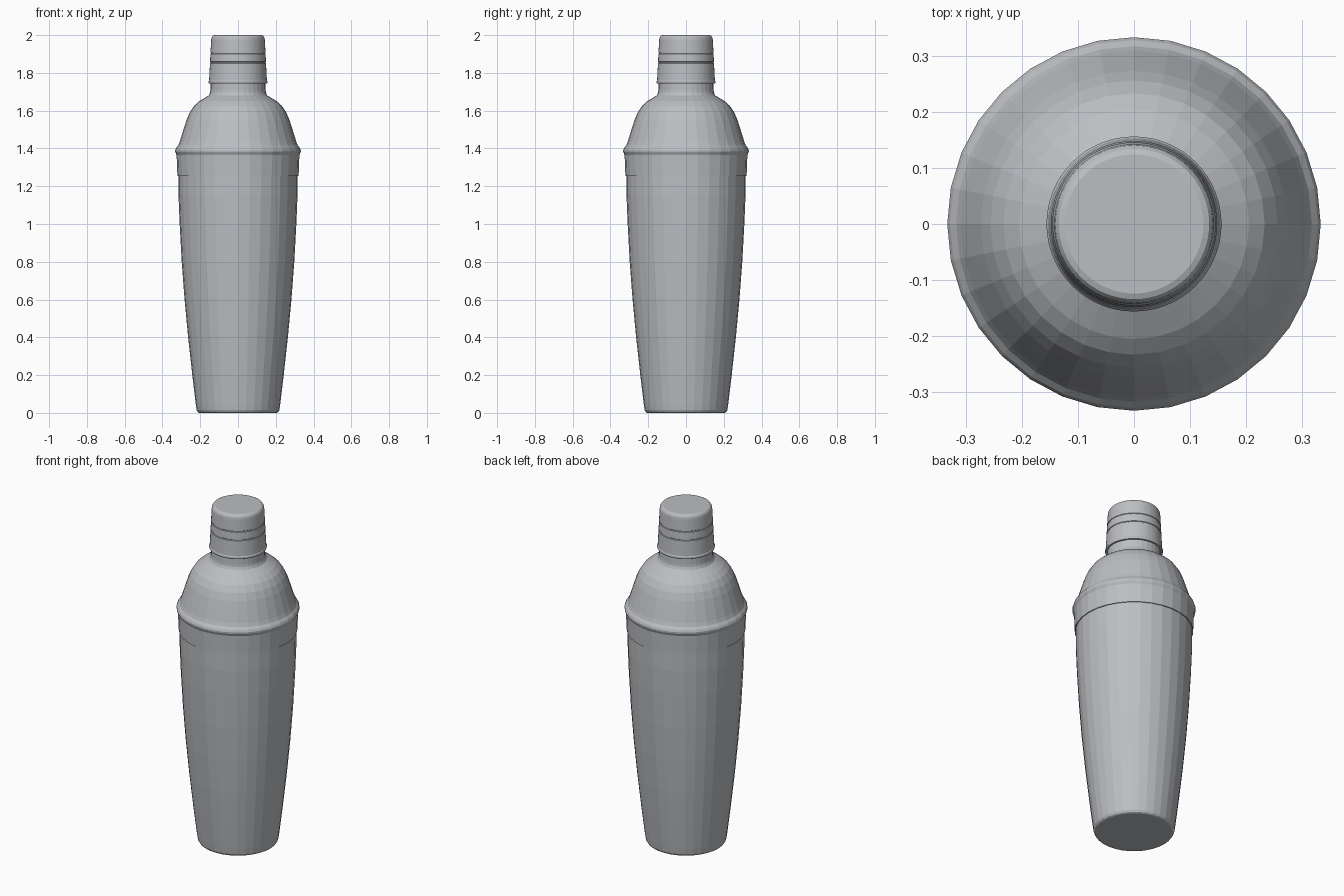
import bpy, bmesh, math

steel = bpy.data.materials.new("brushed steel")
steel.diffuse_color = (0.50, 0.515, 0.54, 1)


def lathe(name, profile, sides):
    """Revolve (radius, height) points around z and close both ends."""
    bm = bmesh.new()
    rings = []
    for r, z in profile:
        rings.append([bm.verts.new((r * math.cos(2 * math.pi * i / sides),
                                    r * math.sin(2 * math.pi * i / sides), z))
                      for i in range(sides)])
    for a, b in zip(rings, rings[1:]):
        for i in range(sides):
            j = (i + 1) % sides
            bm.faces.new((a[i], a[j], b[j], b[i]))
    bm.faces.new(rings[0][::-1])
    bm.faces.new(rings[-1])
    mesh = bpy.data.meshes.new(name)
    bm.to_mesh(mesh)
    bm.free()
    mesh.materials.append(steel)
    ob = bpy.data.objects.new(name, mesh)
    bpy.context.collection.objects.link(ob)
    return ob


# Tapered cup with a rounded foot
lathe("cup", [(0.205, 0), (0.213, 0.004), (0.219, 0.015), (0.224, 0.05),
              (0.242, 0.2), (0.264, 0.4), (0.283, 0.6), (0.298, 0.8),
              (0.309, 1.0), (0.315, 1.15), (0.316, 1.26)], 32)

# Domed strainer lid: collar, flared bead, shoulder and neck
lathe("strainer_lid", [(0.312, 1.255), (0.321, 1.255), (0.325, 1.365),
                       (0.332, 1.38), (0.333, 1.39), (0.328, 1.402),
                       (0.317, 1.415), (0.309, 1.435), (0.292, 1.49),
                       (0.273, 1.55), (0.256, 1.59), (0.233, 1.625),
                       (0.205, 1.65), (0.175, 1.668), (0.155, 1.68),
                       (0.148, 1.695), (0.146, 1.71), (0.144, 1.76)], 32)

# Cap with a rolled lip, two scored grooves and a rounded top
cap = [(0.140, 1.745), (0.154, 1.745), (0.156, 1.75), (0.156, 1.756),
       (0.153, 1.761)]
for z in (1.855, 1.905):
    r = 0.153 - (z - 1.76) * 0.05
    cap += [(r, z - 0.004), (r - 0.003, z - 0.002),
            (r - 0.003, z + 0.002), (r, z + 0.004)]
cap += [(0.142, 1.975), (0.140, 1.987), (0.134, 1.996), (0.124, 2.0)]
lathe("cap", cap, 64)
